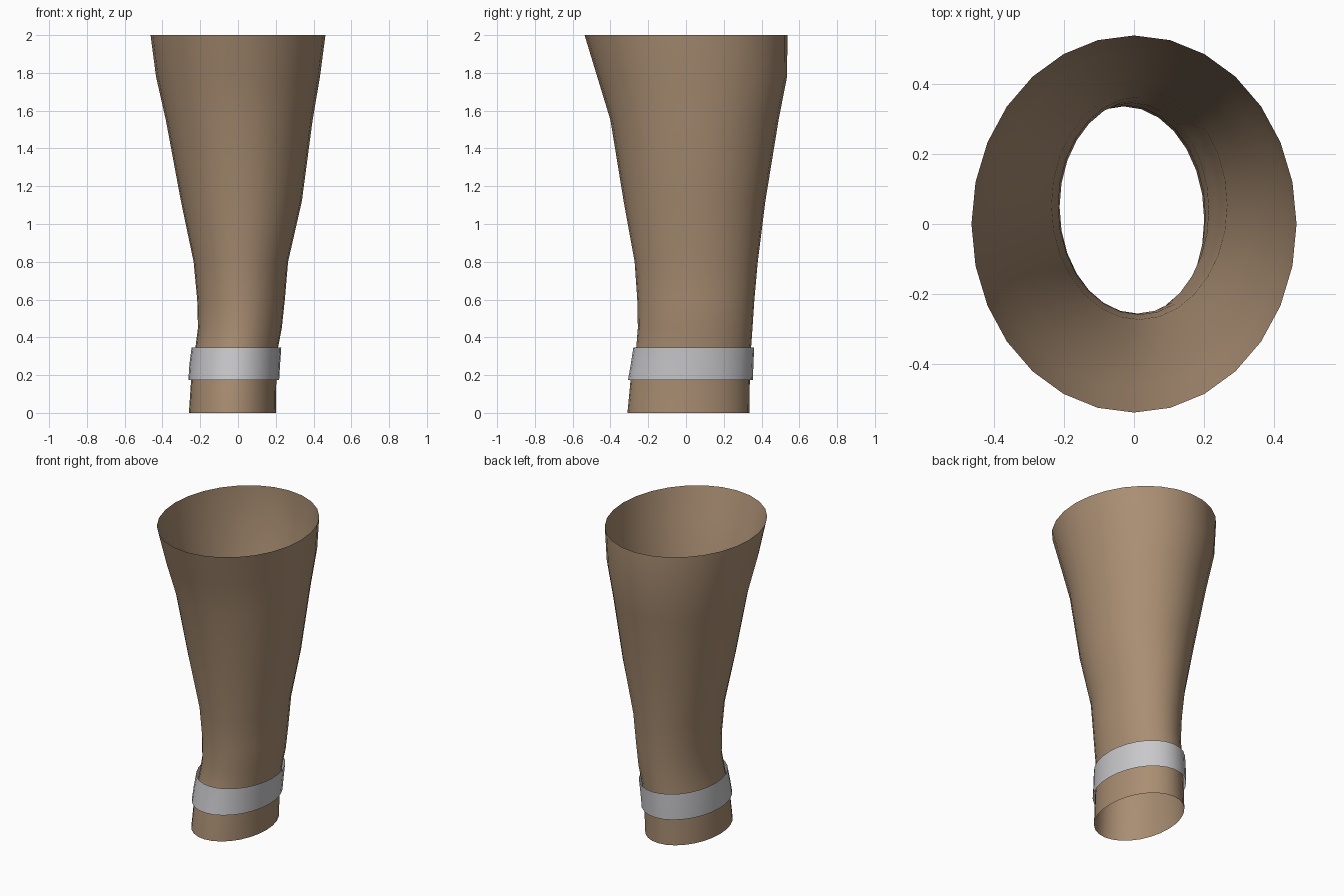
import bpy
import bmesh
from math import sin, cos, tau

cube = bpy.data.objects.get("Cube")
if cube:
    bpy.data.objects.remove(cube, do_unlink=True)

SIDES = 28


def material(name, rgb):
    mat = bpy.data.materials.new(name)
    mat.use_nodes = True
    mat.diffuse_color = (*rgb, 1)
    bsdf = next(n for n in mat.node_tree.nodes if n.type == "BSDF_PRINCIPLED")
    bsdf.inputs["Base Color"].default_value = (*rgb, 1)
    bsdf.inputs["Roughness"].default_value = 0.8
    return mat


def loft(name, rings, mat):
    """Open tube through oval rings given as (z, right, left, front, back)."""
    bm = bmesh.new()
    loops = []
    for z, x0, x1, y0, y1 in rings:
        cx, cy, rx, ry = (x0 + x1) / 2, (y0 + y1) / 2, (x1 - x0) / 2, (y1 - y0) / 2
        loops.append([bm.verts.new((cx + rx * cos(tau * i / SIDES),
                                    cy + ry * sin(tau * i / SIDES), z))
                      for i in range(SIDES)])
    for low, high in zip(loops, loops[1:]):
        for i in range(SIDES):
            j = (i + 1) % SIDES
            bm.faces.new((low[i], low[j], high[j], high[i])).smooth = True
    mesh = bpy.data.meshes.new(name)
    bm.to_mesh(mesh)
    bm.free()
    mesh.materials.append(mat)
    obj = bpy.data.objects.new(name, mesh)
    bpy.context.collection.objects.link(obj)
    return obj


skin = material("warm brown", (0.40, 0.27, 0.17))
silver = material("light silver", (0.58, 0.58, 0.60))

# Hollow sleeve, flaring from the narrow cuff to the wide top
loft("sleeve", [
    (0.00, -0.26, 0.20, -0.31, 0.335),
    (0.18, -0.248, 0.203, -0.293, 0.338),
    (0.35, -0.225, 0.213, -0.263, 0.345),
    (0.45, -0.212, 0.232, -0.255, 0.352),
    (0.60, -0.216, 0.248, -0.258, 0.362),
    (0.80, -0.235, 0.265, -0.272, 0.38),
    (1.12, -0.302, 0.338, -0.33, 0.42),
    (1.55, -0.382, 0.395, -0.40, 0.49),
    (1.78, -0.434, 0.434, -0.47, 0.535),
    (2.00, -0.463, 0.463, -0.537, 0.537),
], skin)

# Loose band around the cuff
loft("cuff_band", [
    (0.175, -0.263, 0.218, -0.307, 0.354),
    (0.26, -0.257, 0.223, -0.292, 0.357),
    (0.345, -0.246, 0.229, -0.279, 0.361),
], silver)
